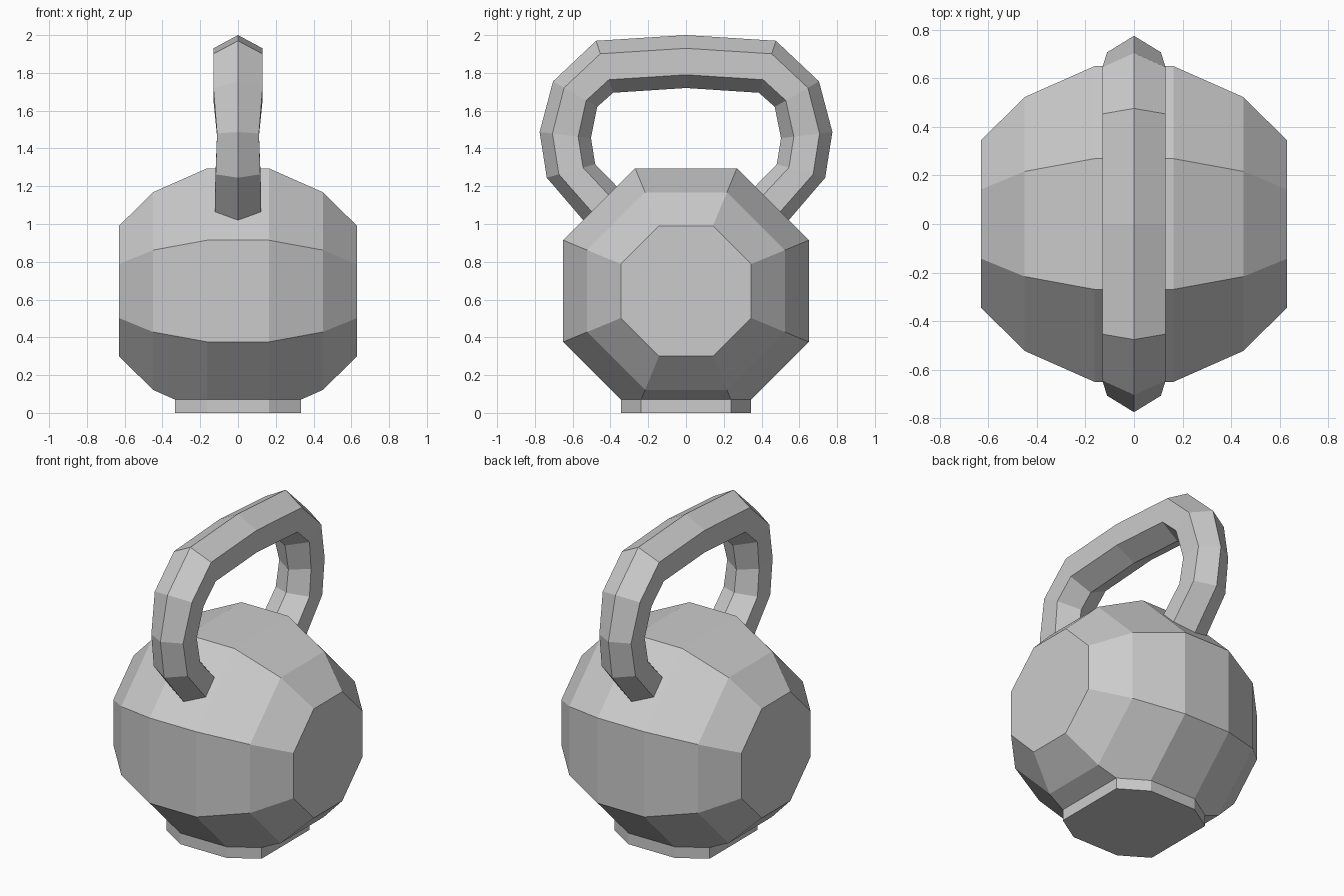
import bpy, bmesh, math
from mathutils import Vector

cube = bpy.data.objects.get("Cube")
if cube:
    bpy.data.objects.remove(cube, do_unlink=True)

iron = bpy.data.materials.new("grey iron")
iron.use_nodes = True
COLOUR = (0.6, 0.6, 0.6, 1)
iron.diffuse_color = COLOUR
iron.node_tree.nodes["Principled BSDF"].inputs["Base Color"].default_value = COLOUR


def loft(bm, rings):
    """Bridge equal-sized closed rings and cap both ends."""
    rows = [[bm.verts.new(p) for p in ring] for ring in rings]
    for a, b in zip(rows, rows[1:]):
        for i in range(len(a)):
            j = (i + 1) % len(a)
            bm.faces.new((a[i], a[j], b[j], b[i]))
    bm.faces.new(rows[0])
    bm.faces.new(rows[-1])


def finish(bm, name):
    bmesh.ops.recalc_face_normals(bm, faces=bm.faces[:])
    mesh = bpy.data.meshes.new(name)
    bm.to_mesh(mesh)
    bm.free()
    mesh.materials.append(iron)
    obj = bpy.data.objects.new(name, mesh)
    bpy.context.collection.objects.link(obj)
    return obj


# Ball: octagonal rings along x, given as (x, distance to the flats)
CENTRE_Z = 0.645
FOOT_Z = 0.07
half = [(0.163, 0.65), (0.45, 0.523), (0.63, 0.345)]
profile = [(-x, r) for x, r in reversed(half)] + half


def octagon(x, flat):
    radius = flat / math.cos(math.pi / 8)
    angles = [(i + 0.5) * math.pi / 4 for i in range(8)]
    return [(x, radius * math.cos(a), CENTRE_Z + radius * math.sin(a)) for a in angles]


bm = bmesh.new()
loft(bm, [octagon(x, r) for x, r in profile])

# Foot: slice the ball flat and extrude the cut outline to the ground
cut = bmesh.ops.bisect_plane(bm, geom=bm.verts[:] + bm.edges[:] + bm.faces[:],
                             plane_co=(0, 0, FOOT_Z), plane_no=(0, 0, -1), clear_outer=True)
rim = [e for e in cut["geom_cut"] if isinstance(e, bmesh.types.BMEdge)]
wall = bmesh.ops.extrude_edge_only(bm, edges=rim)["geom"]
for v in wall:
    if isinstance(v, bmesh.types.BMVert):
        v.co.z = 0
bmesh.ops.contextual_create(bm, geom=[e for e in wall if isinstance(e, bmesh.types.BMEdge)
                                      and all(v.co.z == 0 for v in e.verts)])
finish(bm, "ball_and_foot")

# Handle: stations of (outer y, outer z, inner y, inner z, half width)
stations = [
    (0, 2.0, 0, 1.72, 0.13),
    (0.476, 1.97, 0.386, 1.695, 0.13),
    (0.704, 1.755, 0.47, 1.62, 0.13),
    (0.775, 1.487, 0.503, 1.455, 0.111),
    (0.737, 1.245, 0.481, 1.317, 0.118),
    (0.475, 0.94, 0.295, 1.126, 0.125),
]


def hexagon(station, side):
    oy, oz, iy, iz, w = station
    outer, inner = Vector((0, oy * side, oz)), Vector((0, iy * side, iz))
    across = [(0, 0), (1, 0.25), (1, 0.75), (0, 1), (-1, 0.75), (-1, 0.25)]
    return [outer.lerp(inner, t) + Vector((w * s, 0, 0)) for s, t in across]


bm = bmesh.new()
loft(bm, [hexagon(s, -1) for s in reversed(stations)] + [hexagon(s, 1) for s in stations[1:]])
finish(bm, "handle")
